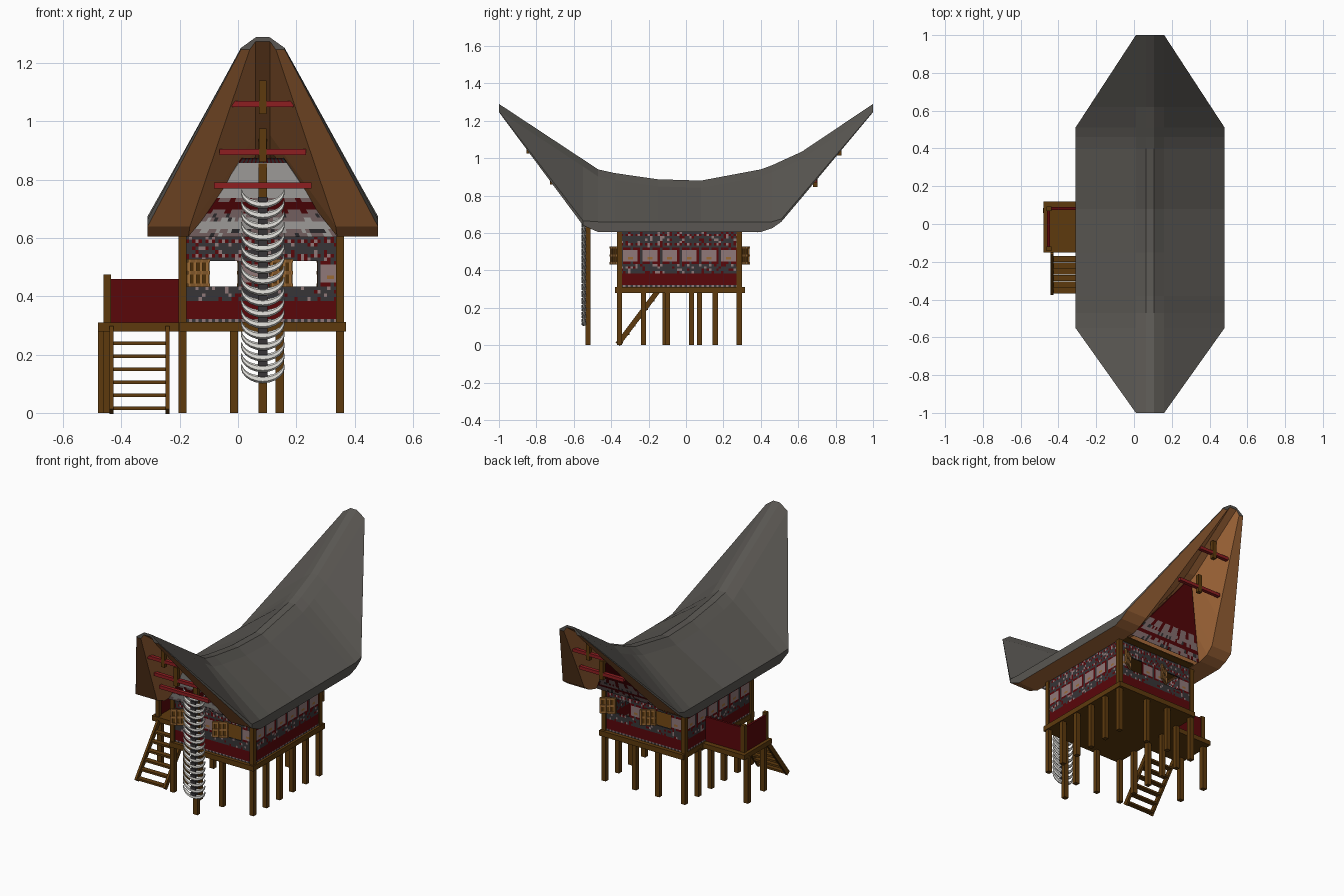
import bpy, bmesh, math, random
from mathutils import Vector

if "Cube" in bpy.data.objects:
    bpy.data.objects.remove(bpy.data.objects["Cube"])

random.seed(4)
COL = {
    "roof grey": (.1, .094, .084), "soffit brown": (.4, .15, .045), "dark wood": (.11, .042, .004),
    "deep red": (.1, .002, .003), "beam red": (.27, .013, .015), "horn white": (.8, .79, .75),
    "charcoal": (.038, .035, .038), "dusty pink": (.28, .19, .19), "golden wood": (.33, .145, .035),
    "pale grey": (.55, .53, .51)}
MATS = []
for n, c in COL.items():
    m = bpy.data.materials.new(n)
    m.diffuse_color = (*c, 1)
    m.use_nodes = True
    m.node_tree.nodes["Principled BSDF"].inputs["Base Color"].default_value = m.diffuse_color
    MATS.append(m)
ROOF, SOFFIT, WOOD, DEEP, RED, HORN, CHAR, PINK, GOLD, PALE = range(10)
CX = .085


def finish(name, bm, mat=None):
    me = bpy.data.meshes.new(name)
    for m in (MATS if mat is None else [MATS[mat]]):
        me.materials.append(m)
    bmesh.ops.recalc_face_normals(bm, faces=bm.faces[:])
    bm.to_mesh(me)
    bm.free()
    ob = bpy.data.objects.new(name, me)
    bpy.context.collection.objects.link(ob)
    return ob


def beam(name, a, b, w, h, mat):
    """Bar from a to b, w wide sideways and h deep."""
    a, b = Vector(a), Vector(b)
    d = (b - a).normalized()
    side = d.cross(Vector((0, 0, 1)))
    side = Vector((1, 0, 0)) if side.length < .01 else side.normalized()
    up = side.cross(d)
    bm = bmesh.new()
    ends = [[bm.verts.new(p + side * sx * w / 2 + up * sy * h / 2)
             for sx, sy in ((-1, -1), (1, -1), (1, 1), (-1, 1))] for p in (a, b)]
    bm.faces.new(ends[0])
    bm.faces.new(ends[1])
    for i in range(4):
        j = (i + 1) % 4
        bm.faces.new((ends[0][i], ends[0][j], ends[1][j], ends[1][i]))
    return finish(name, bm, mat)


def box(name, x0, x1, y0, y1, z0, z1, mat):
    x, y = (x0 + x1) / 2, (y0 + y1) / 2
    return beam(name, (x, y, z0), (x, y, z1), x1 - x0, y1 - y0, mat)


def panel(name, point, nu, nv, rule):
    """Grid of coloured cells; rule gives a colour index or None for a hole."""
    bm = bmesh.new()
    g = [[bm.verts.new(point(i / nu, k / nv)) for i in range(nu + 1)] for k in range(nv + 1)]
    for k in range(nv):
        for i in range(nu):
            c = rule(i, k)
            if c is not None:
                f = bm.faces.new((g[k][i], g[k][i + 1], g[k + 1][i + 1], g[k + 1][i]))
                f.material_index = c
    ob = finish(name, bm)
    s = ob.modifiers.new("thickness", "SOLIDIFY")
    s.thickness, s.offset = .008, 0
    return ob


# Saddle roof lofted through sections: y, ridge z, half width, bottom z, eave z, inner half width, ridge depth
SECTIONS = [(-1, 1.29, .075, 1.246, 1.25, .045, .016), (-.55, .993, .395, .64, .665, .25, .04),
            (-.47, .94, .395, .605, .66, .255, .04), (-.38, .92, .395, .605, .66, .255, .04),
            (-.15, .887, .395, .605, .66, .255, .04), (.08, .88, .395, .605, .66, .255, .04),
            (.4, .94, .395, .605, .66, .255, .04), (.46, .962, .395, .625, .66, .255, .04),
            (.51, .985, .395, .66, .675, .25, .04), (.62, 1.035, .323, .79, .803, .202, .035),
            (1, 1.29, .075, 1.246, 1.25, .045, .016)]
bm = bmesh.new()
rings = []
for y, r, hw, zb, ze, ih, dp in SECTIONS:
    half = [(ih, zb), (hw, zb), (hw, ze), (.075, r - .038), (.022, r)]
    pts = half + [(-x, z) for x, z in reversed(half)] + [(-.025, r - dp), (.025, r - dp)]
    rings.append([bm.verts.new((CX + x, y, z)) for x, z in pts])
for a, b in zip(rings, rings[1:]):
    for j in range(12):
        f = bm.faces.new((a[j], a[(j + 1) % 12], b[(j + 1) % 12], b[j]))
        f.material_index = ROOF if 1 <= j <= 7 else SOFFIT
for r in (rings[0], rings[-1]):
    bm.faces.new(r).material_index = ROOF
finish("saddle_roof", bm)

# Floor, ceiling and stilts
box("floor_frame", -.2, .37, -.38, .315, .28, .312, WOOD)
box("ceiling", CX - .262, CX + .262, -.4, .34, .607, .613, WOOD)
XS, YS = (-.19, -.014, .143, .35), [-.355 + .128 * i for i in range(6)]
for x in XS:
    for y in YS:
        if x in (XS[0], XS[-1]) or y in (YS[0], YS[-1]):
            corner = x in (XS[0], XS[-1]) and y in (YS[0], YS[-1])
            box("stilt", x - .014, x + .014, y - .014, y + .014, 0, .61 if corner else .29, WOOD)

# Carved walls
WINDOWS = ((-.1, 0), (.185, .272))


def wall_rule(x_of):
    def rule(i, k):
        z = .31 + (k + .5) * .298 / 24
        if z < .322:
            return (CHAR, PINK)[i % 2]
        if z < .382:
            return DEEP
        if .432 < z < .525:
            if x_of and any(a < x_of(i) < b for a, b in WINDOWS):
                return None
            if i % 8 in (0, 7) or z < .442 or z > .513:
                return DEEP if i % 4 else CHAR
            return GOLD if i % 8 in (3, 4) and k % 4 == 0 else PINK
        if k in (18, 22):
            return (DEEP, CHAR, DEEP, PINK)[i % 4]
        return random.choice((CHAR,) * 7 + (PINK, DEEP))
    return rule


XL = -.18
for name, y in (("front_wall", -.355), ("back_wall", .287)):
    panel(name, lambda u, v: (XL + .52 * u, y, .31 + .298 * v), 46, 24,
          wall_rule(lambda i: XL + .52 * (i + .5) / 46))
for name, x in (("left_wall", -.19), ("right_wall", .352)):
    panel(name, lambda u, v: (x, -.35 + .63 * u, .31 + .298 * v), 48, 24, wall_rule(None))

# Open lattice shutters
for s, y in ((-1, -.358), (1, .292)):
    for a, b in WINDOWS:
        h = Vector((a if s < 0 else b, y, .48))
        d = Vector((s * .075, s * .046, 0))
        beam("shutter", h, h + d, .006, .094, WOOD)
        for z in (-.042, 0, .042):
            beam("shutter_rail", h + Vector((0, 0, z)), h + d + Vector((0, 0, z)), .012, .012, GOLD)
        for t in (.07, .36, .64, .93):
            p = h + d * t
            box("shutter_stile", p.x - .006, p.x + .006, p.y - .006, p.y + .006, .433, .527, GOLD)


# Leaning gables striped by height
def gable_rule(top, height):
    def rule(i, k):
        z = .605 + (k + .5) * height / 20
        if top == PALE and z > .855:
            return CHAR if i % 3 else DEEP
        if z > .77:
            return top
        if .685 < z < .735:
            return DEEP if k % 4 in (0, 3) or i % 6 < 2 else PINK
        if .635 < z < .66 or z > .735:
            return PALE if top == PALE else DEEP
        return random.choice((PINK,) * 5 + (CHAR, top))
    return rule


for name, y, lean, height, top in (("front_gable", -.43, -.11, .268, PALE), ("back_gable", .38, .21, .335, DEEP)):
    panel(name, lambda u, v: (CX + (2 * u - 1) * (.255 - .68 * height * v), y + lean * v, .605 + height * v),
          36, 20, gable_rule(top, height))

# Tie bars and king posts under the overhangs
for s, bars in ((-1, ((.84, 1.06, .105), (.715, .895, .148), (.635, .78, .168))),
                (1, ((.82, 1.05, .105), (.69, .88, .15)))):
    for y, z, w in bars:
        beam("tie_bar", (CX - w, s * y, z), (CX + w, s * y, z), .022, .02, RED)
        if z > .8:
            box("king_post", CX - .013, CX + .013, s * y - .012, s * y + .012, z - .035, z + .08, WOOD)

# Front pole with stacked buffalo horns
box("front_pole", CX - .015, CX + .015, -.537, -.51, 0, .94, WOOD)
bm = bmesh.new()
for n in range(17):
    z0 = .103 + n * .0375
    prev = None
    for i in range(13):
        t = -1 + i / 6
        ang = t * math.radians(92)
        r = .0125 * (1 - abs(t) ** 1.7) + .001
        c = Vector((CX + .073 * math.sin(ang), -.546, z0 + .062 - .05 * math.cos(ang)))
        n1 = Vector((math.sin(ang), 0, -math.cos(ang)))
        ring = [bm.verts.new(c + n1 * r * math.cos(q * math.pi / 3) + Vector((0, r * math.sin(q * math.pi / 3), 0)))
                for q in range(6)]
        if prev:
            for q in range(6):
                bm.faces.new((prev[q], prev[(q + 1) % 6], ring[(q + 1) % 6], ring[q]))
        else:
            bm.faces.new(ring)
        prev = ring
    bm.faces.new(prev)
    box("horn_mount", CX - .017, CX + .017, -.559, -.535, z0 + .02, z0 + .038, CHAR)
finish("buffalo_horns", bm, HORN)

# Side porch with red parapet
box("porch_deck", -.48, -.19, -.15, .12, .28, .31, WOOD)
for x, y in ((-.448, -.112), (-.466, .072)):
    box("porch_stilt", x - .015, x + .015, y - .014, y + .014, 0, .29, WOOD)
for y in (-.13, .08):
    box("porch_newel", -.462, -.436, y - .012, y + .012, .3, .475, WOOD)
box("porch_side_panel", -.46, -.446, -.13, .085, .31, .46, DEEP)
box("porch_back_panel", -.46, -.19, .075, .089, .31, .46, DEEP)

# Ladder
for x in (-.434, -.242):
    beam("ladder_rail", (x, -.365, .005), (x, -.15, .29), .014, .028, WOOD)
for i in range(6):
    z = .016 + i * .0445
    y = -.365 + z / .285 * .215
    box("ladder_rung", -.43, -.245, y - .016, y + .016, z - .006, z + .006, WOOD)
